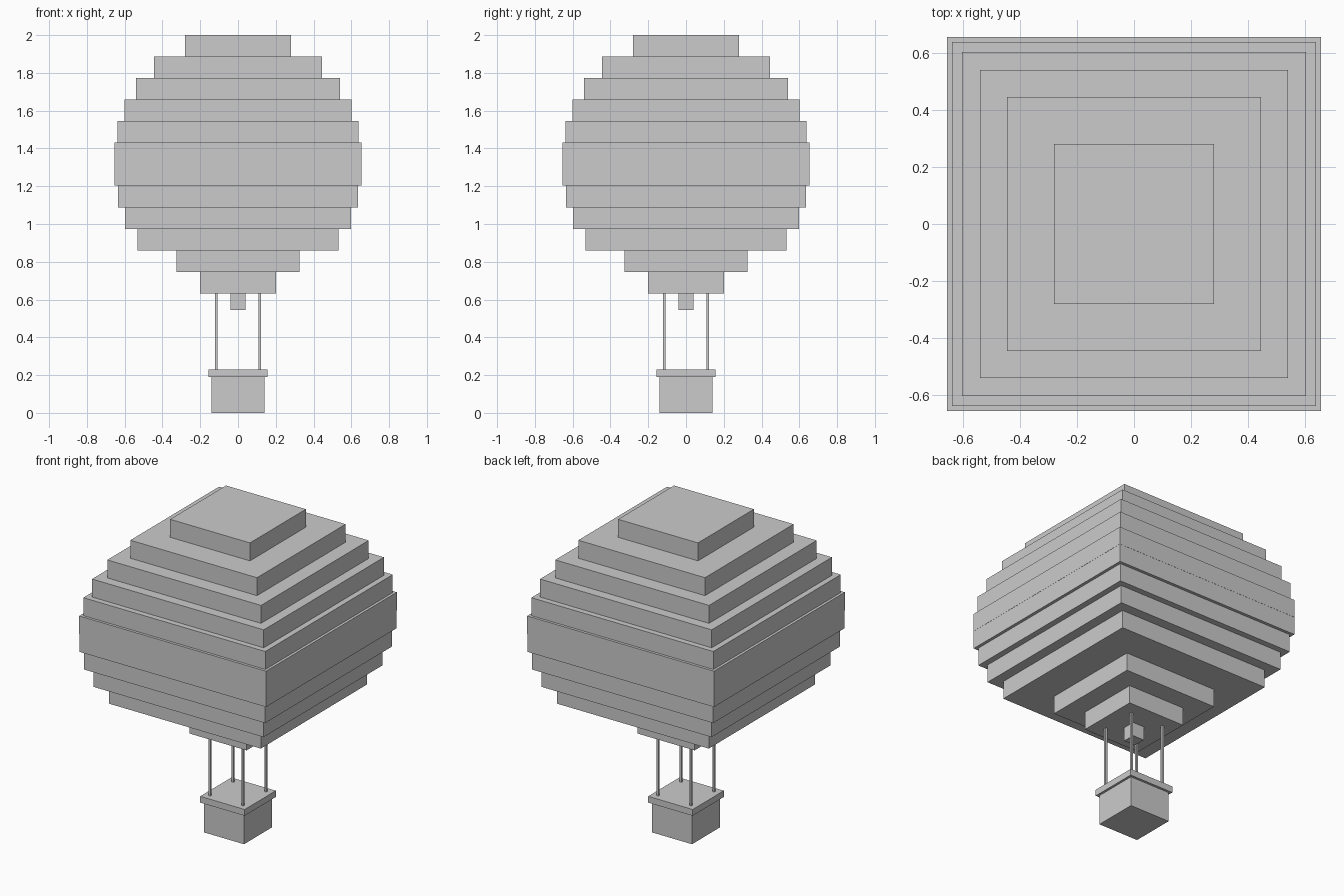
import bpy

if "Cube" in bpy.data.objects:
    bpy.data.objects.remove(bpy.data.objects["Cube"])


def box(name, half, z0, z1, x=0.0, y=0.0):
    """Square block centred on (x, y), spanning z0 to z1."""
    bpy.ops.mesh.primitive_cube_add(size=1, location=(x, y, (z0 + z1) / 2))
    ob = bpy.context.object
    ob.name = name
    ob.scale = (2 * half, 2 * half, z1 - z0)
    bpy.ops.object.transform_apply(location=False, rotation=False, scale=True)
    return ob


# Balloon envelope: equal-height square tiers, bottom to top
tiers = [0.20, 0.326, 0.533, 0.597, 0.635, 0.654,
         0.655, 0.638, 0.602, 0.539, 0.444, 0.28]
base = 0.633
step = (2.0 - base) / len(tiers)
for i, half in enumerate(tiers):
    box(f"envelope_tier_{i + 1}", half, base + i * step, base + (i + 1) * step)

# Burner under the envelope
box("burner", 0.04, 0.546, base)

# Basket and its rim
box("basket", 0.141, 0.0, 0.19)
box("basket_rim", 0.156, 0.19, 0.23)

# Four ropes between rim and envelope
for sx in (-1, 1):
    for sy in (-1, 1):
        side = ("front" if sy < 0 else "back") + ("_left" if sx < 0 else "_right")
        box(f"rope_{side}", 0.0065, 0.23, base, sx * 0.115, sy * 0.115)
